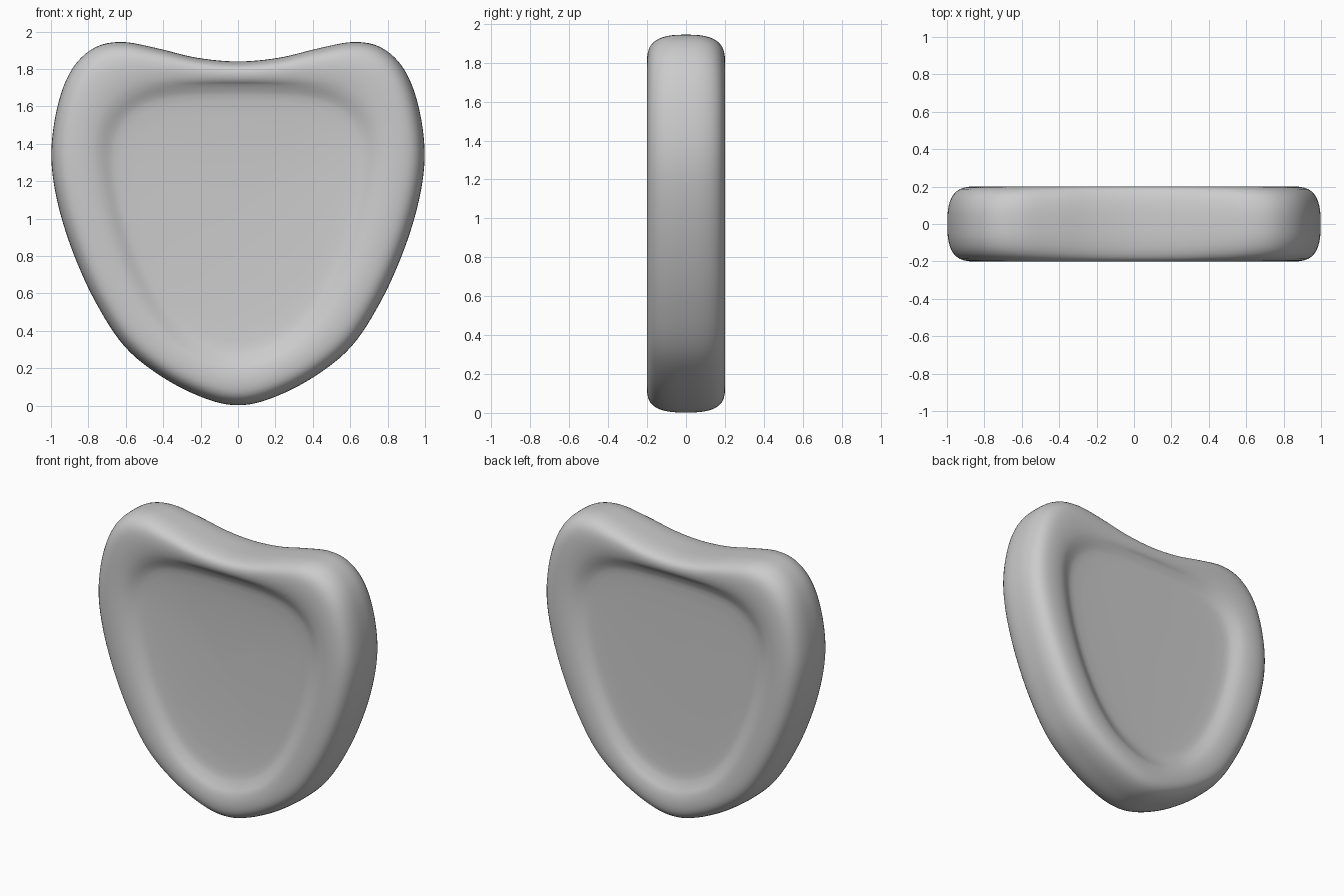
import bpy, bmesh
from mathutils import Vector

if "Cube" in bpy.data.objects:
    bpy.data.objects.remove(bpy.data.objects["Cube"])

# Half outlines (x, z), top centre to bottom centre: outer edge and recess wall
OUTER = [(0, 1.84), (.22, 1.86), (.43, 1.91), (.62, 1.944), (.77, 1.912), (.89, 1.795),
         (.965, 1.60), (.998, 1.35), (.97, 1.11), (.89, .84), (.765, .56), (.605, .315),
         (.40, .150), (.18, .040), (0, .002)]
WALL = [(0, 1.72), (.17, 1.718), (.33, 1.71), (.48, 1.685), (.59, 1.635), (.67, 1.555),
        (.715, 1.45), (.725, 1.31), (.70, 1.12), (.64, .90), (.555, .69), (.44, .49),
        (.30, .34), (.14, .255), (0, .23)]
# Rim section: blend from outer edge (0) to recess wall (1), and half depth
RIM = [(0, 0), (.003, .05), (.025, .095), (.08, .14), (.18, .175), (.32, .194),
       (.50, .201), (.68, .200), (.84, .193), (.94, .184), (1.0, .177)]
# Dished floors: scale of the wall outline about the centre, and half depth
FLOOR_FRONT = [(.97, .166), (.94, .155), (.91, .148), (.86, .142), (.75, .136),
               (.6, .130), (.4, .125), (.2, .122), (.05, .121)]
FLOOR_BACK = [(.97, .167), (.94, .157), (.91, .151), (.86, .147), (.75, .145),
              (.6, .143), (.4, .142), (.2, .141), (.05, .141)]
CENTRE = Vector((0, 1.05))


def catmull(points, closed, steps):
    n = len(points)
    pts = [Vector(p) for p in points]
    get = (lambda i: pts[i % n]) if closed else (lambda i: pts[max(0, min(n - 1, i))])
    out = []
    for i in range(n if closed else n - 1):
        a, b, c, d = get(i - 1), get(i), get(i + 1), get(i + 2)
        for k in range(steps):
            t = k / steps
            out.append(b + (c - a) * (t / 2) + (2 * a - 5 * b + 4 * c - d) * (t * t / 2)
                       + (3 * b - a - 3 * c + d) * (t ** 3 / 2))
    return out if closed else out + [pts[-1]]


def loop(half):
    return catmull(half + [(-x, z) for x, z in half[-2:0:-1]], True, 6)


outer, wall = loop(OUTER), loop(WALL)
bm = bmesh.new()


def ring(points, y):
    return [bm.verts.new((p.x, y, p.y)) for p in points]


def bridge(a, b):
    n = len(a)
    for i in range(n):
        j = (i + 1) % n
        bm.faces.new((a[i], a[j], b[j], b[i]))


# Front and back halves share the mid-edge ring
edge = ring(outer, 0)
for side, floor in ((-1, FLOOR_FRONT), (1, FLOOR_BACK)):
    prev = edge
    for s, y in catmull(RIM, False, 2)[1:]:
        cur = ring([o.lerp(w, s) for o, w in zip(outer, wall)], side * y)
        bridge(prev, cur)
        prev = cur
    for s, y in floor:
        cur = ring([CENTRE.lerp(w, s) for w in wall], side * y)
        bridge(prev, cur)
        prev = cur
    mid = bm.verts.new((0, side * floor[-1][1], CENTRE.y))
    for i in range(len(prev)):
        bm.faces.new((prev[i], prev[(i + 1) % len(prev)], mid))

bmesh.ops.recalc_face_normals(bm, faces=bm.faces)
for f in bm.faces:
    f.smooth = True
mesh = bpy.data.meshes.new("dished_shield")
bm.to_mesh(mesh)
bm.free()
shield = bpy.data.objects.new("dished_shield", mesh)
bpy.context.collection.objects.link(shield)
